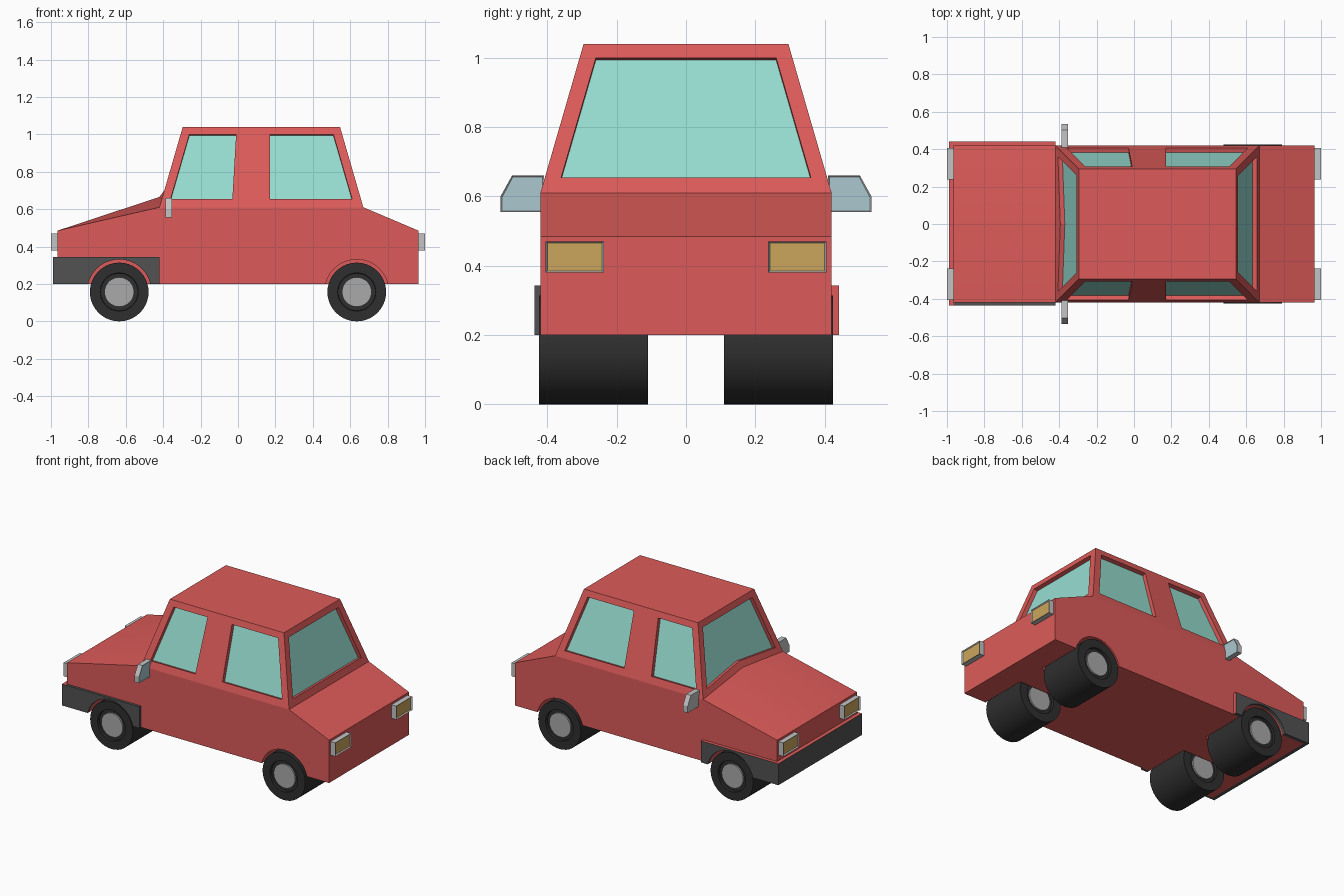
import bpy, bmesh, math
from mathutils import Vector, Matrix

if "Cube" in bpy.data.objects:
    bpy.data.objects.remove(bpy.data.objects["Cube"])


def material(name, *rgb):
    m = bpy.data.materials.new(name)
    m.use_nodes = True
    m.diffuse_color = (*rgb, 1)
    m.node_tree.nodes["Principled BSDF"].inputs["Base Color"].default_value = (*rgb, 1)
    return m


RED = material("red paint", 0.72, 0.105, 0.1)
GLASS = material("window glass", 0.31, 0.73, 0.64)
PLASTIC = material("dark plastic", 0.085, 0.085, 0.085)
RUBBER = material("black rubber", 0.028, 0.028, 0.028)
HUB = material("hub grey", 0.4, 0.4, 0.4)
TRIM = material("light grey trim", 0.55, 0.55, 0.55)
AMBER = material("amber lamp", 0.6, 0.38, 0.11)
MIRROR = material("mirror glass", 0.4, 0.57, 0.62)


def finish(bm, name, mats, angle=None):
    bmesh.ops.remove_doubles(bm, verts=bm.verts, dist=0.0005)
    bmesh.ops.recalc_face_normals(bm, faces=bm.faces)
    mesh = bpy.data.meshes.new(name)
    bm.to_mesh(mesh)
    bm.free()
    for m in mats:
        mesh.materials.append(m)
    ob = bpy.data.objects.new(name, mesh)
    bpy.context.collection.objects.link(ob)
    if angle:
        smooth(ob, angle)
    return ob


def activate(ob):
    bpy.ops.object.select_all(action='DESELECT')
    ob.select_set(True)
    bpy.context.view_layer.objects.active = ob


def smooth(ob, angle):
    activate(ob)
    bpy.ops.object.shade_smooth_by_angle(angle=math.radians(angle))


def face(bm, pts, mat=0):
    f = bm.faces.new([bm.verts.new(p) for p in pts])
    f.material_index = mat
    return f


def window_wall(bm, outer, inner, depth=0.025):
    """Wall with a recessed pane: ring of faces, reveal, glass."""
    outer, inner = [Vector(p) for p in outer], [Vector(p) for p in inner]
    n = (outer[1] - outer[0]).cross(outer[-1] - outer[0]).normalized()
    if n.dot(outer[0] - Vector((0.1, 0, 0.8))) < 0:
        n = -n
    pane = [p - n * depth for p in inner]
    for i in range(len(outer)):
        j = (i + 1) % len(outer)
        face(bm, (outer[i], outer[j], inner[j], inner[i]))
        face(bm, (inner[i], inner[j], pane[j], pane[i]))
    face(bm, pane, 1)


def box(bm, lo, hi):
    mat = Matrix.Translation((Vector(lo) + Vector(hi)) / 2) @ Matrix.Diagonal((*(Vector(hi) - Vector(lo)), 1))
    return bmesh.ops.create_cube(bm, size=1, matrix=mat)


def cylinder(bm, x, y0, y1, z, r, segments):
    mat = Matrix.Translation((x, (y0 + y1) / 2, z)) @ Matrix.Rotation(math.pi / 2, 4, 'X')
    bmesh.ops.create_cone(bm, cap_ends=True, segments=segments, radius1=r, radius2=r,
                          depth=abs(y1 - y0), matrix=mat)


# Body shell
BELT, ROOF, SILL, HEAD = 0.61, 1.04, 0.655, 1.0
W, END, MID, LEAN = 0.42, 0.965, 0.07, 0.29
FRONT, BACK = -0.42, 0.67


def lean(z):
    return LEAN * (z - BELT)


bm = bmesh.new()
for s in (1, -1):
    def side(x, z):
        return (x, s * (W - lean(z)), z)

    face(bm, [(x, s * W, z) for x, z in (
        (-END, 0.2), (END, 0.2), (END, 0.485), (BACK, BELT), (MID, BELT), (FRONT, BELT), (-END, 0.485))])
    # Half of the ridged bonnet
    face(bm, [(-END, s * W, 0.485), (-END, 0, 0.485), (FRONT, 0, 0.665), (FRONT, s * W, BELT)])
    # Side windows
    window_wall(bm, [side(FRONT, BELT), side(MID, BELT), side(MID, ROOF), side(FRONT + lean(ROOF), ROOF)],
                [side(-0.36, SILL), side(-0.03, SILL), side(-0.01, HEAD), side(-0.26, HEAD)])
    window_wall(bm, [side(MID, BELT), side(BACK, BELT), side(BACK - lean(ROOF), ROOF), side(MID, ROOF)],
                [side(0.17, SILL), side(0.61, SILL), side(0.51, HEAD), side(0.17, HEAD)])

yr = W - lean(ROOF)
xf, xb = FRONT + lean(ROOF), BACK - lean(ROOF)
# Windscreen with raised centre, and rear window
window_wall(bm, [(xf, -yr, ROOF), (xf, yr, ROOF), (FRONT, W, BELT), (FRONT, 0, 0.665), (FRONT, -W, BELT)],
            [(FRONT + lean(z), y, z) for y, z in
             ((-0.26, HEAD), (0.26, HEAD), (0.36, SILL), (0, 0.7), (-0.36, SILL))])
window_wall(bm, [(BACK, -W, BELT), (BACK, W, BELT), (xb, yr, ROOF), (xb, -yr, ROOF)],
            [(BACK - lean(z), y, z) for y, z in
             ((-0.36, SILL), (0.36, SILL), (0.26, HEAD), (-0.26, HEAD))])
# Roof, boot lid, end panels, floor
face(bm, [(xf, -yr, ROOF), (MID, -yr, ROOF), (xb, -yr, ROOF), (xb, yr, ROOF), (MID, yr, ROOF), (xf, yr, ROOF)])
face(bm, [(BACK, -W, BELT), (BACK, W, BELT), (END, W, 0.485), (END, -W, 0.485)])
face(bm, [(END, -W, 0.2), (END, W, 0.2), (END, W, 0.485), (END, -W, 0.485)])
face(bm, [(-END, -W, 0.2), (-END, W, 0.2), (-END, W, 0.485), (-END, 0, 0.485), (-END, -W, 0.485)])
face(bm, [(-END, -W, 0.2), (-END, W, 0.2), (END, W, 0.2), (END, -W, 0.2)])
body = finish(bm, "body", [RED, GLASS])

# Bumper: front bar and two side pieces
bumpers = []
for name, lo, hi in (("bumper_front", (-0.99, -0.437, 0.2), (-END, 0.442, 0.343)),
                     ("bumper_right", (-END, -0.437, 0.2), (FRONT, -W, 0.343)),
                     ("bumper_left", (-END, W, 0.2), (FRONT, 0.442, 0.343))):
    bm = bmesh.new()
    box(bm, lo, hi)
    bm.normal_update()
    for f in bm.faces:
        if name != "bumper_right" and max(f.normal.x, f.normal.z) > 0.9:
            f.material_index = 1
    bumpers.append(finish(bm, name, [PLASTIC, RED]))

# Wheel arches cut from the body and bumper sides
AXLE, AXLE_Z, TYRE = 0.635, 0.157, 0.157
for x in (-AXLE, AXLE):
    for s in (1, -1):
        bm = bmesh.new()
        cylinder(bm, x, s * 0.1, s * 0.5, AXLE_Z + 0.003, 0.171, 48)
        cutter = finish(bm, "arch_cutter", [])
        cutter.hide_render = True
        for ob in [body] + ([bumpers[1 if s < 0 else 2]] if x < 0 else []):
            mod = ob.modifiers.new("arch", 'BOOLEAN')
            mod.operation, mod.solver, mod.object = 'DIFFERENCE', 'EXACT', cutter
            activate(ob)
            bpy.ops.object.modifier_apply(modifier=mod.name)
        bpy.data.objects.remove(cutter)
smooth(body, 12)

# Wheels: tyre with dished faces and a hub through the middle
for xname, x in (("front", -AXLE), ("rear", AXLE)):
    for sname, s in (("left", 1), ("right", -1)):
        bm = bmesh.new()
        cylinder(bm, x, s * 0.11, s * 0.424, AXLE_Z, TYRE, 40)
        caps = [f for f in bm.faces if len(f.verts) > 4]
        bmesh.ops.inset_individual(bm, faces=caps, thickness=0.055)
        bmesh.ops.inset_individual(bm, faces=caps, thickness=0.002, depth=-0.015)
        finish(bm, f"{xname}_{sname}_tyre", [RUBBER], 30)
        bm = bmesh.new()
        cylinder(bm, x, s * 0.115, s * 0.419, AXLE_Z, 0.079, 32)
        finish(bm, f"{xname}_{sname}_hub", [HUB], 30)

# Lamps at both ends
for xname, d in (("front", -1), ("rear", 1)):
    for sname, s in (("left", 1), ("right", -1)):
        bm = bmesh.new()
        box(bm, (min(d * 0.96, d), min(s * 0.237, s * 0.405), 0.38),
            (max(d * 0.96, d), max(s * 0.237, s * 0.405), 0.47))
        bm.normal_update()
        lens = [f for f in bm.faces if f.normal.x * d > 0.9]
        bmesh.ops.inset_individual(bm, faces=lens, thickness=0.007, depth=-0.008)
        lens[0].material_index = 1
        finish(bm, f"{xname}_{sname}_lamp", [TRIM, AMBER])

# Door mirrors: extruded outline with glass facing the rear
for sname, s in (("left", 1), ("right", -1)):
    bm = bmesh.new()
    f = face(bm, [(-0.387, s * y, z) for y, z in
                  ((0.41, 0.555), (0.41, 0.66), (0.502, 0.66), (0.535, 0.6), (0.535, 0.555))])
    ext = bmesh.ops.extrude_face_region(bm, geom=[f])["geom"]
    bmesh.ops.translate(bm, vec=(0.034, 0, 0), verts=[v for v in ext if isinstance(v, bmesh.types.BMVert)])
    bmesh.ops.recalc_face_normals(bm, faces=bm.faces)
    pane = [f for f in bm.faces if f.normal.x > 0.9]
    bmesh.ops.inset_individual(bm, faces=pane, thickness=0.005, depth=-0.004)
    pane[0].material_index = 1
    finish(bm, f"{sname}_mirror", [TRIM, MIRROR])
